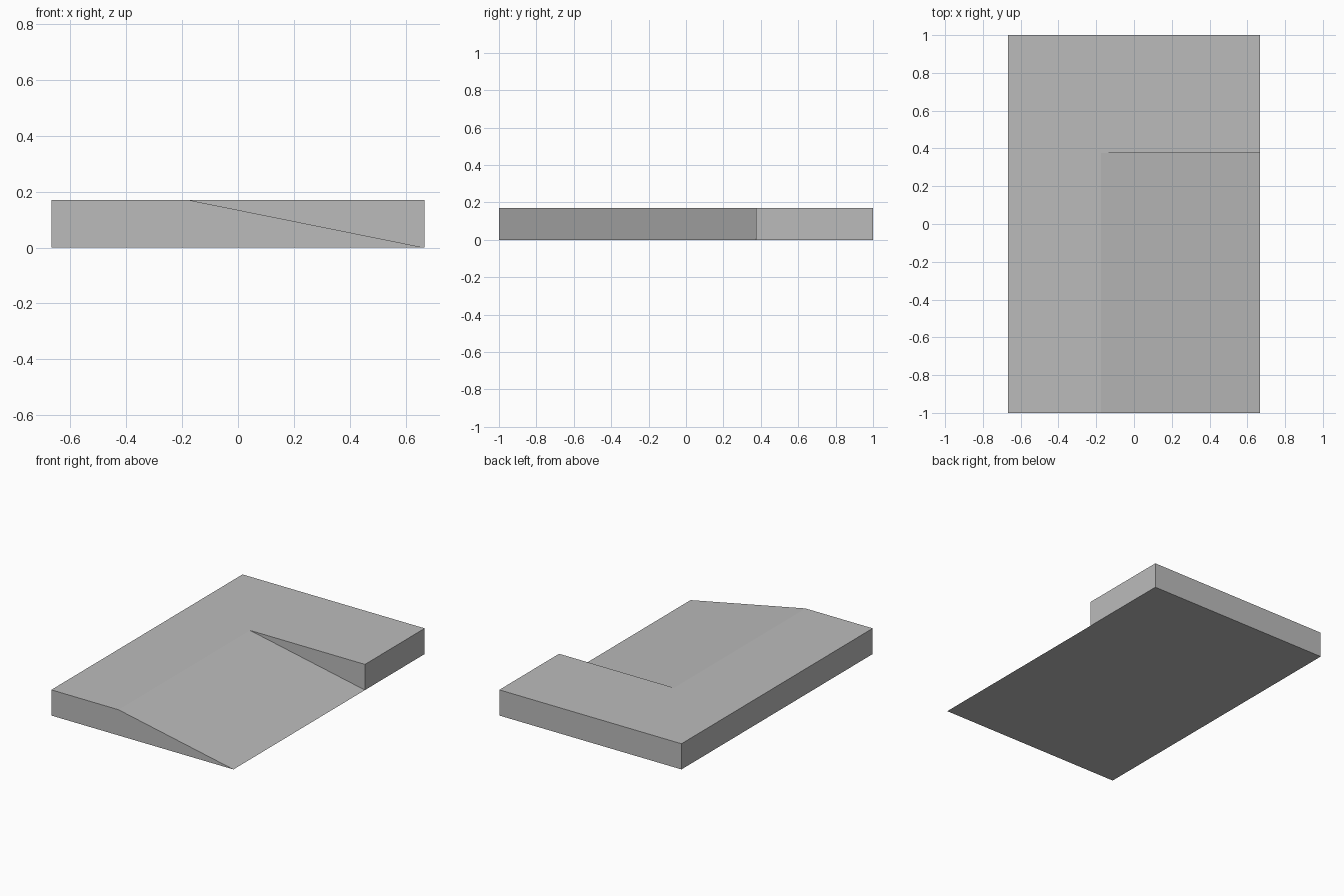
import bpy
import bmesh

cube = bpy.data.objects.get("Cube")
if cube:
    bpy.data.objects.remove(cube, do_unlink=True)

HALF_X, HALF_Y, HEIGHT = 0.667, 1.0, 0.17
CREST_X, STEP_Y = -0.175, 0.375   # ramp crest line and end wall

# One plain grey for the whole slab
grey = bpy.data.materials.new("grey")
grey.use_nodes = True
colour = (0.5, 0.5, 0.5, 1)
grey.diffuse_color = colour
grey.node_tree.nodes["Principled BSDF"].inputs["Base Color"].default_value = colour

bm = bmesh.new()
point = lambda x, y, z: bm.verts.new((x, y, z))

# Floor corners and the foot of the ramp wall
front_right = point(-HALF_X, -HALF_Y, 0)
front_left = point(HALF_X, -HALF_Y, 0)
step_foot = point(HALF_X, STEP_Y, 0)
back_left = point(HALF_X, HALF_Y, 0)
back_right = point(-HALF_X, HALF_Y, 0)

# Deck corners, ramp crest and step
top_front_right = point(-HALF_X, -HALF_Y, HEIGHT)
crest_front = point(CREST_X, -HALF_Y, HEIGHT)
crest_back = point(CREST_X, STEP_Y, HEIGHT)
step_top = point(HALF_X, STEP_Y, HEIGHT)
top_back_left = point(HALF_X, HALF_Y, HEIGHT)
top_back_right = point(-HALF_X, HALF_Y, HEIGHT)

for face in (
    (back_right, back_left, step_foot, front_left, front_right),        # underside
    (top_front_right, crest_front, crest_back, step_top,
     top_back_left, top_back_right),                                    # L-shaped deck
    (crest_front, front_left, step_foot, crest_back),                   # ramp
    (crest_back, step_foot, step_top),                                  # ramp end wall
    (front_right, front_left, crest_front, top_front_right),            # front
    (step_foot, back_left, top_back_left, step_top),                    # left side
    (back_left, back_right, top_back_right, top_back_left),             # back
    (back_right, front_right, top_front_right, top_back_right),         # right side
):
    bm.faces.new(face)
bmesh.ops.recalc_face_normals(bm, faces=bm.faces)

mesh = bpy.data.meshes.new("ramped_slab")
bm.to_mesh(mesh)
bm.free()
mesh.materials.append(grey)
slab = bpy.data.objects.new("ramped_slab", mesh)
bpy.context.collection.objects.link(slab)
